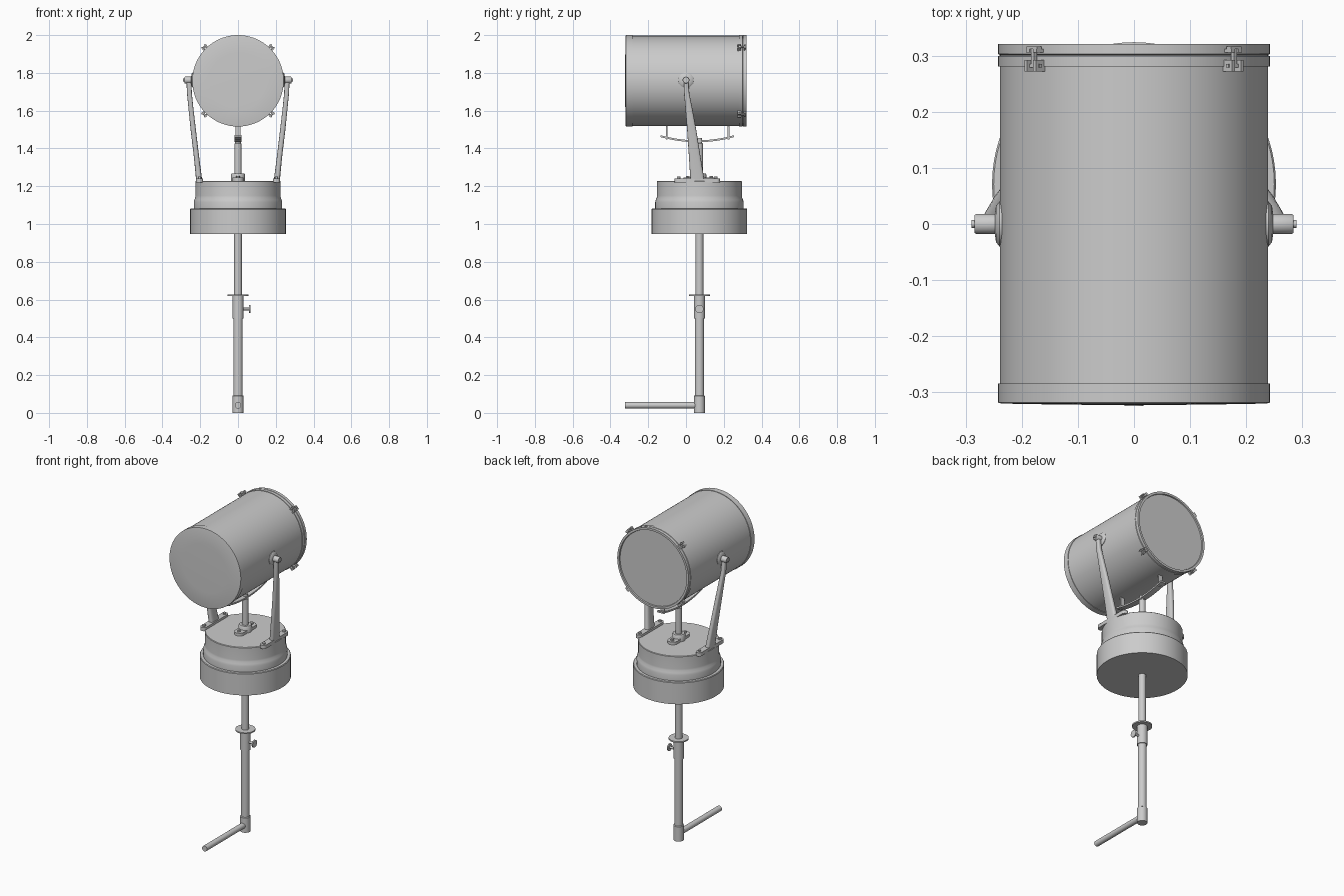
import bpy, bmesh, math
from mathutils import Vector, Matrix

if "Cube" in bpy.data.objects:
    bpy.data.objects.remove(bpy.data.objects["Cube"])

CY = 0.071      # y of the pole and base
DZ = 1.758      # height of the drum axis
ROT = {'Z': Matrix(), 'Y': Matrix.Rotation(-math.pi / 2, 4, 'X'),
       'X': Matrix.Rotation(math.pi / 2, 4, 'Y')}


def finish(name, bm, smooth=True):
    bmesh.ops.remove_doubles(bm, verts=bm.verts, dist=1e-5)
    bmesh.ops.recalc_face_normals(bm, faces=bm.faces)
    me = bpy.data.meshes.new(name)
    bm.to_mesh(me)
    bm.free()
    ob = bpy.data.objects.new(name, me)
    bpy.context.collection.objects.link(ob)
    if smooth:
        bpy.ops.object.select_all(action='DESELECT')
        ob.select_set(True)
        bpy.context.view_layer.objects.active = ob
        bpy.ops.object.shade_smooth_by_angle(angle=math.radians(35))
    return ob


def loft(name, rings):
    """Skin a list of equal-length point rings and cap the ends."""
    bm = bmesh.new()
    vs = [[bm.verts.new(p) for p in r] for r in rings]
    n = len(vs[0])
    for a, b in zip(vs, vs[1:]):
        for i in range(n):
            bm.faces.new((a[i], a[(i + 1) % n], b[(i + 1) % n], b[i]))
    bm.faces.new(vs[0])
    bm.faces.new(vs[-1])
    return finish(name, bm)


def lathe(name, profile, origin, axis='Z', seg=48):
    """Profile of (radius, distance along axis)."""
    m = Matrix.Translation(origin) @ ROT[axis]
    angs = [2 * math.pi * i / seg for i in range(seg)]
    return loft(name, [[m @ Vector((r * math.cos(a), r * math.sin(a), h)) for a in angs]
                       for r, h in profile])


def rod(name, r, a, b, origin, axis='Z', seg=24):
    return lathe(name, [(r, a), (r, b)], origin, axis, seg)


def box(name, c, size, m=Matrix()):
    bm = bmesh.new()
    bmesh.ops.create_cube(bm, size=1, matrix=m @ Matrix.Translation(c) @ Matrix.Diagonal((*size, 1)))
    return finish(name, bm, False)


def slot_plate(name, x, y, z0, z1, hw, hl):
    """Plate along y with round ends."""
    pts = []
    for i in range(24):
        a = 2 * math.pi * (i + 0.5) / 24
        s = hl - hw if math.sin(a) > 0 else hw - hl
        pts.append((x + hw * math.cos(a), y + s + hw * math.sin(a)))
    return loft(name, [[(px, py, z) for px, py in pts] for z in (z0, z1)])


# Lamp drum with front rim, slightly domed lens and double back rim
lathe('lamp_drum', [(0.239, -0.29), (0.239, 0.29)], (0, 0, DZ), 'Y', 96)
lathe('front_rim_and_lens', [(0.06, -0.3225), (0.15, -0.3215), (0.236, -0.32), (0.242, -0.3185),
                             (0.242, -0.284), (0.238, -0.284)], (0, 0, DZ), 'Y', 96)
lathe('back_rim_inner', [(0.238, 0.281), (0.242, 0.281), (0.242, 0.299), (0.238, 0.301)],
      (0, 0, DZ), 'Y', 96)
lathe('back_rim_outer', [(0.238, 0.301), (0.242, 0.303), (0.242, 0.321), (0.229, 0.321),
                         (0.227, 0.314)], (0, 0, DZ), 'Y', 96)

# Four swing-bolt clips around the back rim
for k in range(4):
    m = Matrix.Translation((0, 0, DZ)) @ Matrix.Rotation(math.pi / 4 + k * math.pi / 2, 4, 'Y')
    for s in (-1, 1):
        box('clip_lug', (s * 0.011, 0.282, 0.249), (0.007, 0.02, 0.026), m)
        box('clip_fork', (s * 0.009, 0.309, 0.248), (0.008, 0.006, 0.022), m)
    box('clip_pin', (0, 0.282, 0.252), (0.034, 0.007, 0.007), m)
    box('clip_bolt', (0, 0.297, 0.252), (0.007, 0.036, 0.007), m)
    box('clip_nut', (0, 0.314, 0.252), (0.026, 0.005, 0.012), m)

# Tilt pivots, yoke arms and arm feet on both sides
# arm stations: (z, x, y, half thickness in x, half width in y)
ARM = [(1.235, 0.206, 0.060, 0.016, 0.037), (1.35, 0.219, 0.047, 0.014, 0.031),
       (1.50, 0.237, 0.030, 0.014, 0.024), (1.62, 0.250, 0.014, 0.013, 0.018),
       (1.69, 0.257, 0.004, 0.013, 0.014), (1.758, 0.260, 0.000, 0.013, 0.012)]


def power(v, e):
    return math.copysign(abs(v) ** e, v)


for s in (-1, 1):
    rings = []
    for z, x, y, hx, hy in ARM:
        rings.append([(s * x + hx * power(math.cos(t), 0.6), y + hy * power(math.sin(t), 0.6), z)
                      for t in (2 * math.pi * i / 20 for i in range(20))])
    loft('yoke_arm', rings)
    prof = [(0.040, 0.225), (0.040, 0.240), (0.032, 0.246), (0.018, 0.248), (0.018, 0.281),
            (0.016, 0.284), (0.007, 0.284), (0.007, 0.290)]
    lathe('tilt_pivot', [(r, s * h) for r, h in prof], (0, 0, DZ + 0.004), 'X', 32)
    slot_plate('arm_foot', s * 0.203, 0.06, 1.22, 1.242, 0.019, 0.12)
    for d in (-0.098, 0.098):
        rod('foot_bolt', 0.010, 1.24, 1.251, (s * 0.203, 0.06 + d, 0), 'Z', 6)

# Support post, its flange, and the curved tilt guide below the drum
slot_plate('post_flange', 0, CY, 1.22, 1.245, 0.030, 0.085)
for d in (-0.062, 0.062):
    rod('flange_bolt', 0.010, 1.24, 1.255, (0, CY + d, 0), 'Z', 6)
lathe('support_post', [(0.037, 1.225), (0.037, 1.262), (0.033, 1.268), (0.019, 1.268),
                       (0.019, 1.425), (0.015, 1.43), (0.015, 1.455)], (0, CY, 0), 'Z', 32)
guide = []
for i in range(17):
    u = -1 + i / 8
    y, z = 0.060 + 0.195 * u, 1.438 + 0.027 * u * u
    guide.append([(-0.018, y, z - 0.005), (0.018, y, z - 0.005),
                  (0.018, y, z + 0.005), (-0.018, y, z + 0.005)])
loft('tilt_guide', guide)
for y in (-0.102, 0.225):
    box('guide_hanger', (0, y, 1.488), (0.026, 0.008, 0.082))

# Round stepped base housing
lathe('base_housing', [(0.253, 0.947), (0.253, 1.078), (0.250, 1.082), (0.234, 1.082),
                       (0.234, 1.115), (0.231, 1.128), (0.226, 1.14), (0.225, 1.15),
                       (0.225, 1.225), (0.222, 1.228)], (0, CY, 0), 'Z', 80)

# Telescopic pole with collar, stop disc and thumb screw
rod('upper_pole', 0.021, 0.5, 0.95, (0, CY, 0), 'Z', 32)
rod('lower_pole', 0.0245, 0.05, 0.52, (0, CY, 0), 'Z', 32)
lathe('pole_collar', [(0.029, 0.5), (0.029, 0.618), (0.056, 0.618), (0.056, 0.626),
                      (0.021, 0.626)], (0, CY, 0), 'Z', 32)
rod('thumb_screw_shaft', 0.007, 0.02, 0.062, (0, CY, 0.55), 'X', 16)
rod('thumb_screw_head', 0.022, 0.058, 0.065, (0, CY, 0.55), 'X', 24)

# Foot socket with forward handle bar
lathe('foot_socket', [(0.029, 0), (0.029, 0.09), (0.0245, 0.093)], (0, CY, 0), 'Z', 32)
rod('handle_bar', 0.017, -0.324, CY, (0, 0, 0.04), 'Y', 24)
